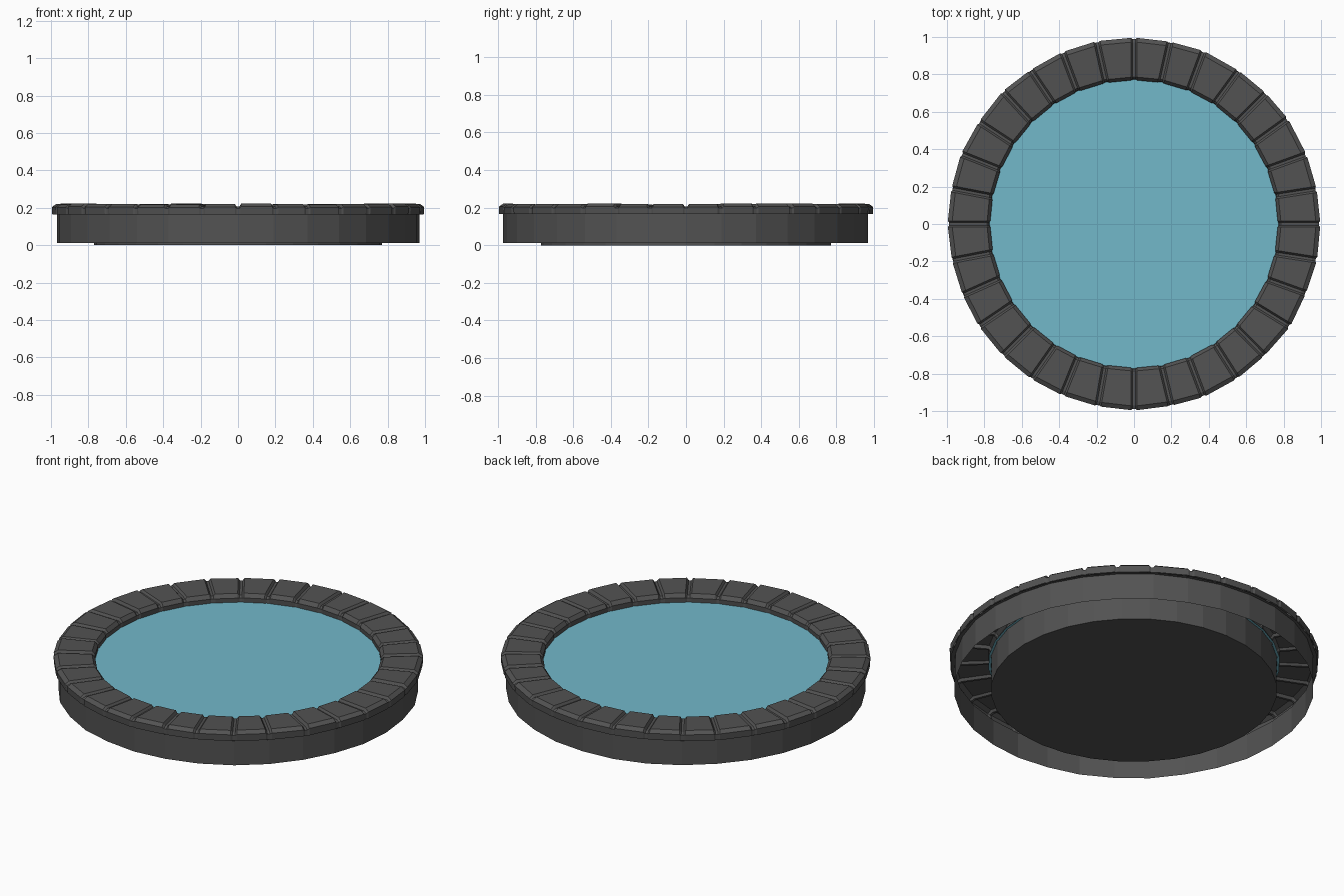
import bpy, bmesh, math, random

if "Cube" in bpy.data.objects:
    bpy.data.objects.remove(bpy.data.objects["Cube"])

random.seed(4)
N = 32
STEP = 2 * math.pi / N


def material(name, color):
    m = bpy.data.materials.new(name)
    m.diffuse_color = color
    m.use_nodes = True
    m.node_tree.nodes["Principled BSDF"].inputs["Base Color"].default_value = m.diffuse_color
    return m


stone = material("dark_stone", (0.085, 0.085, 0.085, 1))
blue = material("water_blue", (0.17, 0.48, 0.59, 1))


def finish(name, bm, mat):
    mesh = bpy.data.meshes.new(name)
    bm.to_mesh(mesh)
    bm.free()
    mesh.materials.append(mat)
    ob = bpy.data.objects.new(name, mesh)
    bpy.context.collection.objects.link(ob)
    return ob


def skin(bm, rings, closed=True):
    """Join matching rows of vertices, going round the circle."""
    for k in range(len(rings)):
        a, b = rings[k], rings[(k + 1) % len(rings)]
        for j in range(len(a) - 1):
            bm.faces.new((a[j], b[j], b[j + 1], a[j + 1]))


def polar(r, a, z, side=0.0):
    """Point at radius r, shifted sideways by a parallel offset."""
    return (r * math.cos(a) - side * math.sin(a),
            r * math.sin(a) + side * math.cos(a), z)


# Rim stones: a continuous coping with a narrow groove at every joint
# profile columns: radius, height, groove radius, groove height
PROFILE = [(0.770, 0.160, 0.772, 0.160), (0.768, 0.196, 0.775, 0.190),
           (0.785, 0.217, 0.787, 0.203), (0.972, 0.221, 0.970, 0.206),
           (0.995, 0.205, 0.989, 0.197), (0.993, 0.165, 0.989, 0.165)]
bm = bmesh.new()
rings = []
joints = []
for i in range(N):
    fixed = i % 8 == 0
    joints.append((0 if fixed else random.uniform(-0.008, 0.008),
                   0 if fixed else random.uniform(-0.012, 0.012),
                   0 if fixed else random.uniform(-0.005, 0.002)))
lift = [random.uniform(-0.003, 0.002) for _ in range(N)]
for i, (turn, lean, grow) in enumerate(joints):
    a = i * STEP + turn
    for side, groove in ((-0.017, False), (-0.007, True), (0.007, True), (0.017, False)):
        dz = lift[i - 1] if side < 0 else lift[i]
        row = []
        for j, (r, z, gr, gz) in enumerate(PROFILE):
            rr = (gr if groove else r) + (grow if j > 2 else 0)
            zz = gz if groove else z + (dz if 0 < j < 5 else 0)
            row.append(bm.verts.new(polar(rr, a + lean * (rr - 0.88) / 0.22, zz, side)))
        rings.append(row)
skin(bm, rings)
finish("rim_stones", bm, stone)

# Outer wall with the small ledge under the overhanging stones
bm = bmesh.new()
rings = []
for i in range(N):
    a = i * STEP
    w = random.uniform(-0.004, 0.003)
    rings.append([bm.verts.new(polar(r, a, z)) for r, z in
                  ((0.970 + w, 0.012), (0.970 + w, 0.165), (0.988, 0.165))])
skin(bm, rings)
finish("outer_wall", bm, stone)

# Inner basin: wall and floor
bm = bmesh.new()
rings = [[bm.verts.new(polar(0.77, i * STEP, z)) for z in (0.165, 0.0)] for i in range(N)]
skin(bm, rings)
bm.faces.new([r[1] for r in reversed(rings)])
bmesh.ops.recalc_face_normals(bm, faces=bm.faces)
finish("basin", bm, stone)

# Water surface, just wider than the basin
bm = bmesh.new()
bmesh.ops.create_circle(bm, cap_ends=True, segments=N, radius=0.785)
for v in bm.verts:
    v.co.z = 0.168
finish("water", bm, blue)
